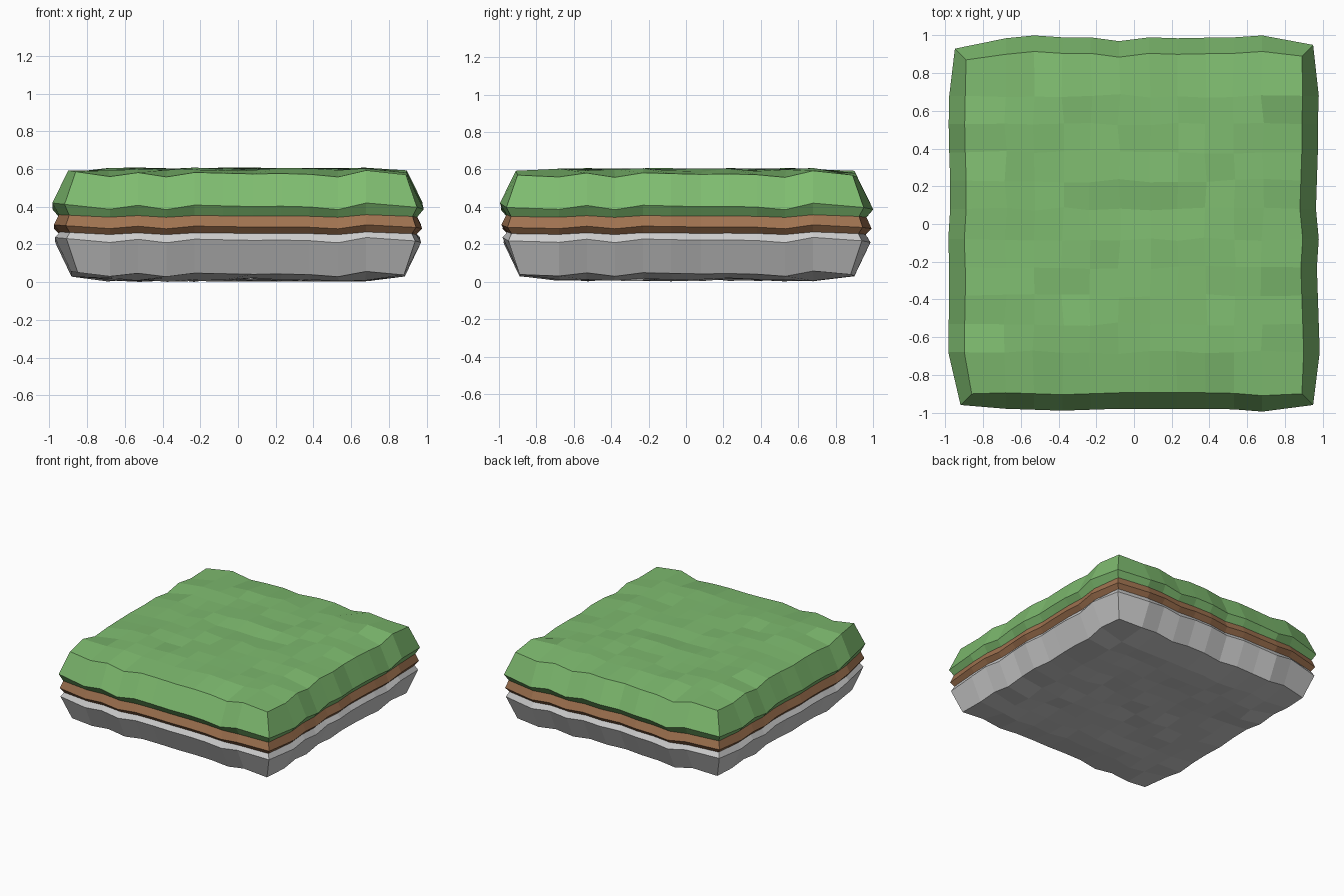
import bpy, bmesh, random

if "Cube" in bpy.data.objects:
    bpy.data.objects.remove(bpy.data.objects["Cube"])

random.seed(4)

# Grid lines shared by both axes, and how far each side bulges at every line
U = [-.95, -.68, -.53, -.38, -.23, -.08, .08, .23, .38, .53, .68, .95]
N = len(U) - 1
FRONT = [.96, .98, .985, .99, .985, .98, .98, .98, .98, .983, .995, .96]
BACK = [.93, .985, 1.0, .99, .99, .97, .99, .985, .988, .99, 1.0, .95]
LEFT = [.92, .985, .983, .98, .98, .985, .975, .975, .98, .983, .98, .95]
RIGHT = [.95, .985, .98, .975, .97, .98, .965, .97, .975, .975, .98, .95]
# Vertical ripple along the sides
WAVE = [.008, -.018, .003, -.02, .004, 0, -.004, -.002, -.006, -.02, .015, -.008]


def ripple(i, j):
    if j == 0:
        return WAVE[i]
    if i == N:
        return WAVE[j]
    return WAVE[N - i] if j == N else WAVE[N - j]


def rim(i, j, z, inset, amp):
    x, y = U[i], U[j]
    d = inset * (.7 if i in (0, N) and j in (0, N) else 1)
    if i == 0:
        x = d - LEFT[j]
    elif i == N:
        x = RIGHT[j] - d
    if j == 0:
        y = d - FRONT[i]
    elif j == N:
        y = BACK[i] - d
    return (x, y, z + amp * ripple(i, j))


# Boundary indices, counter-clockwise
LOOP = ([(i, 0) for i in range(N)] + [(N, j) for j in range(N)] +
        [(i, N) for i in range(N, 0, -1)] + [(0, j) for j in range(N, 0, -1)])


def cap(bm, ring, z, noise, flip):
    v = dict(ring)
    for i in range(1, N):
        for j in range(1, N):
            dz = random.uniform(-noise, noise)
            dx, dy = (random.uniform(-noise, noise) for _ in range(2))
            v[i, j] = bm.verts.new((U[i] + dx, U[j] + dy, z + dz))
    for i in range(N):
        for j in range(N):
            q = [v[i, j], v[i + 1, j], v[i + 1, j + 1], v[i, j + 1]]
            bm.faces.new(q[::-1] if flip else q)


def layer(name, profile, top, bottom, color=None):
    """Profile rows run top to bottom: height, inset, ripple strength."""
    bm = bmesh.new()
    rings = [{k: bm.verts.new(rim(*k, *row)) for k in LOOP} for row in profile]
    for hi, lo in zip(rings, rings[1:]):
        for a, b in zip(LOOP, LOOP[1:] + LOOP[:1]):
            bm.faces.new((lo[a], lo[b], hi[b], hi[a]))
    cap(bm, rings[0], *top, False)
    cap(bm, rings[-1], *bottom, True)
    me = bpy.data.meshes.new(name)
    bm.to_mesh(me)
    bm.free()
    ob = bpy.data.objects.new(name, me)
    bpy.context.collection.objects.link(ob)
    if color:
        mat = bpy.data.materials.new(name)
        mat.diffuse_color = (*color, 1)
        mat.use_nodes = True
        mat.node_tree.nodes["Principled BSDF"].inputs["Base Color"].default_value = mat.diffuse_color
        me.materials.append(mat)
    return ob


# Grooves where the layers meet
upper_groove = (.352, .035, .4)
lower_groove = (.26, .04, .4)

layer("grass_layer", [(.578, .085, 1), (.405, 0, 1), upper_groove],
      (.598, .010), (.352, 0), (.21, .5, .16))
layer("soil_layer", [upper_groove, (.295, .008, .6), lower_groove],
      (.352, 0), (.26, 0), (.35, .17, .08))
layer("stone_layer", [lower_groove, (.225, .014, .8), (.045, .1, .8)],
      (.26, 0), (.013, .012))
